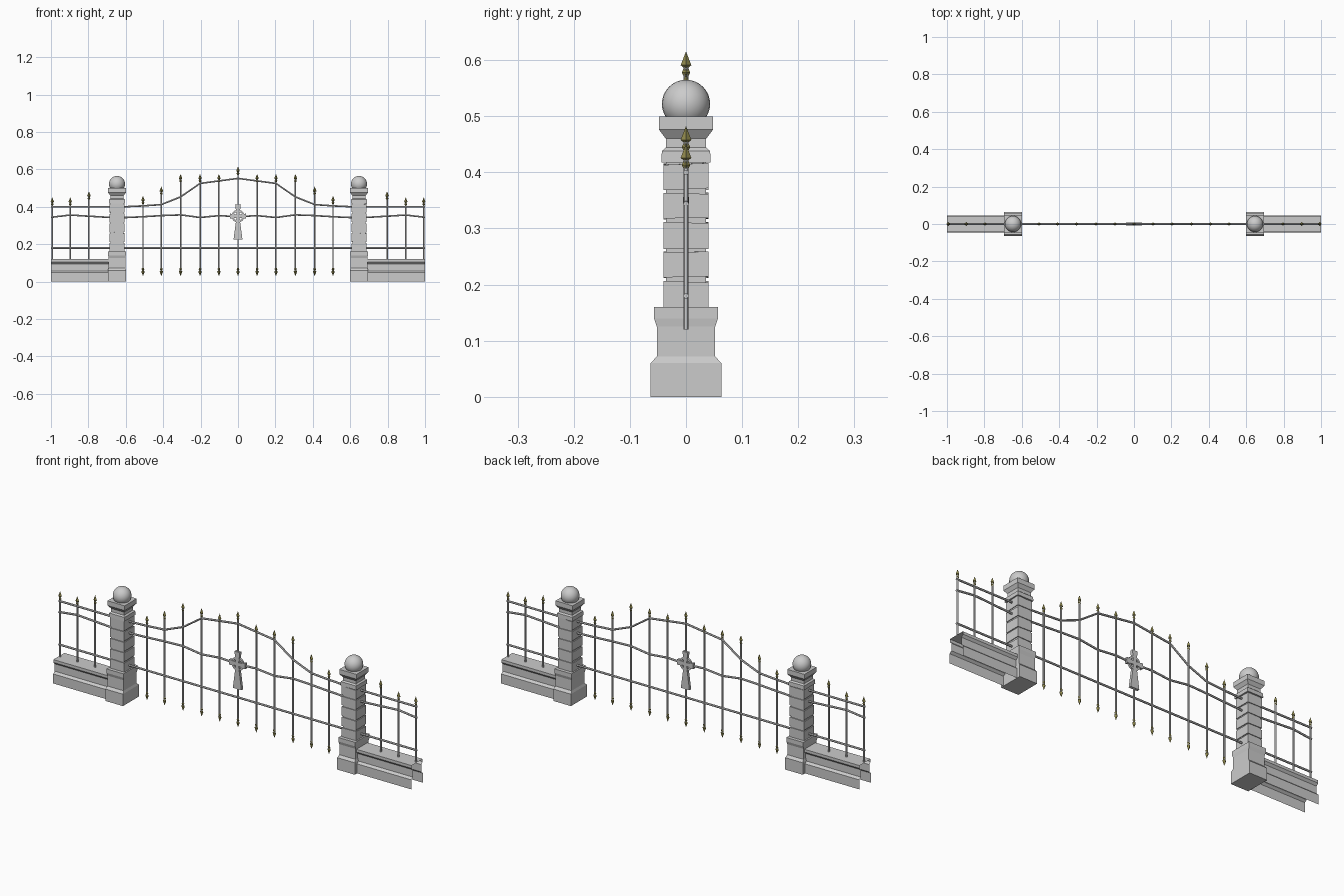
import bpy, bmesh, math, random
from mathutils import Vector

if "Cube" in bpy.data.objects:
    bpy.data.objects.remove(bpy.data.objects["Cube"])

random.seed(4)
gold = bpy.data.materials.new("dull_gold")
gold.diffuse_color = (0.30, 0.27, 0.08, 1)
gold.use_nodes = True
gold.node_tree.nodes["Principled BSDF"].inputs["Base Color"].default_value = gold.diffuse_color


def finish(bm, name, mat=None, smooth=None):
    bmesh.ops.recalc_face_normals(bm, faces=bm.faces)
    me = bpy.data.meshes.new(name)
    bm.to_mesh(me)
    bm.free()
    ob = bpy.data.objects.new(name, me)
    bpy.context.collection.objects.link(ob)
    if mat:
        me.materials.append(mat)
    if smooth:
        for p in me.polygons:
            p.use_smooth = True
    return ob


def loft(bm, rings, cap=True):
    vs = [[bm.verts.new(p) for p in r] for r in rings]
    n = len(rings[0])
    for a, b in zip(vs, vs[1:]):
        for i in range(n):
            j = (i + 1) % n
            bm.faces.new((a[i], a[j], b[j], b[i]))
    if cap:
        bm.faces.new(vs[0])
        bm.faces.new(vs[-1])


def rect(cx, hx, hy, z, jit=0):
    return [(cx + a * hx, b * hy, z + random.uniform(-jit, jit))
            for a, b in ((-1, -1), (1, -1), (1, 1), (-1, 1))]


def tube(bm, path, r, n=6):
    # path of (x, z) points in the plane y = 0, mitred at each joint
    pts = [Vector((x, 0, z)) for x, z in path]
    rings = []
    for i, p in enumerate(pts):
        t = (pts[min(i + 1, len(pts) - 1)] - pts[max(i - 1, 0)]).normalized()
        u, v = Vector((0, 1, 0)), t.cross(Vector((0, 1, 0)))
        rings.append([p + r * (math.cos(k * math.tau / n) * u + math.sin(k * math.tau / n) * v)
                      for k in range(n)])
    loft(bm, rings)


def spear(bm, x, tip, d):
    # d = 1 points up, d = -1 points down
    prof = [(0.0003, 0), (0.0095, .024), (0.004, .029), (0.0075, .037), (0.004, .044)]
    loft(bm, [[(x + r * math.cos(k * math.pi / 2), r * math.sin(k * math.pi / 2), tip - d * h)
               for k in range(4)] for r, h in prof])


PX = 0.647
for s, side in ((-1, "left"), (1, "right")):
    # pillar plinth
    bm = bmesh.new()
    loft(bm, [rect(s * PX, hx, hy, z) for hx, hy, z in (
        (.049, .063, 0), (.049, .063, .06), (.045, .052, .072), (.045, .052, .125),
        (.047, .057, .14), (.047, .057, .16))])
    finish(bm, side + "_pillar_plinth")

    # shaft core and rough stone courses
    bm = bmesh.new()
    loft(bm, [rect(s * PX, .036, .036, z) for z in (.16, .43)])
    for i in range(5):
        z = .16 + i * .0525
        loft(bm, [rect(s * PX, .040, .040, z, .002 if i else 0),
                  rect(s * PX, .040, .040, z + .045, .002)])
    finish(bm, side + "_pillar_shaft")

    # pillar capital
    bm = bmesh.new()
    loft(bm, [rect(s * PX, h, h, z) for h, z in (
        (.044, .418), (.043, .438), (.036, .444), (.036, .46), (.048, .476), (.048, .50))])
    finish(bm, side + "_pillar_capital")

    # ball finial
    bm = bmesh.new()
    bmesh.ops.create_uvsphere(bm, u_segments=24, v_segments=16, radius=.043)
    bmesh.ops.translate(bm, verts=bm.verts, vec=(s * PX, 0, .522))
    finish(bm, side + "_ball_finial", smooth=True)

    # low wall: an open shell with no ends and no bottom
    half = [(.045, 0), (.045, .048), (.034, .058), (.034, .095), (.044, .106), (.044, .12)]
    prof = [(-y, z) for y, z in half] + half[::-1]
    bm = bmesh.new()
    ends = [[bm.verts.new((s * x, y, z)) for y, z in prof] for x in (.685, 1)]
    for i in range(len(prof) - 1):
        bm.faces.new((ends[0][i], ends[0][i + 1], ends[1][i + 1], ends[1][i]))
    finish(bm, side + "_low_wall")

    # side fence bars, rails and spearheads
    bars, tips = bmesh.new(), bmesh.new()
    for x, top in ((.797, .482), (.897, .45), (.993, .45)):
        tube(bars, [(s * x, .12), (s * x, top - .025)], .0045)
        spear(tips, s * x, top, 1)
    tube(bars, [(s * .68, .18), (s, .18)], .005)
    tube(bars, [(s * .68, .40), (s, .40)], .005)
    tube(bars, [(s * .68, .343), (s * .80, .35), (s * .897, .356), (s, .344)], .005)
    finish(bars, side + "_fence_bars")
    finish(tips, side + "_fence_spearheads", gold)

# gate bars and spearheads
bars, tips = bmesh.new(), bmesh.new()
for x, top in ((0, .615), (.102, .575), (.203, .575), (.307, .575), (.41, .508), (.508, .458)):
    for s in ((-1, 1) if x else (1,)):
        tube(bars, [(s * x, .055), (s * x, top - .025)], .0045)
        spear(tips, s * x, top, 1)
        spear(tips, s * x, .03, -1)
finish(bars, "gate_bars")
finish(tips, "gate_spearheads", gold)

# gate rails: straight, wavy and arched
rails = bmesh.new()
tube(rails, [(-.615, .18), (.615, .18)], .005)
for half in ([(0, .347), (.1, .353), (.203, .343), (.307, .357), (.41, .353), (.508, .347), (.615, .342)],
             [(0, .552), (.203, .525), (.307, .453), (.41, .412), (.508, .405), (.615, .40)]):
    tube(rails, [(-x, z) for x, z in half[:0:-1]] + half, .005)
finish(rails, "gate_rails")

# ringed cross with flared arms
bm = bmesh.new()
CZ = .35
for dx, dz, length, wide in ((0, 1, .062, .015), (0, -1, .125, .024), (1, 0, .044, .014), (-1, 0, .044, .014)):
    rings = []
    for d, w in ((0, .007), (length, wide)):
        rings.append([(dx * d + dz * w * a, .007 * b, CZ + dz * d + dx * w * a)
                      for a, b in ((-1, -1), (1, -1), (1, 1), (-1, 1))])
    loft(bm, rings)
N = 24
ring = [[bm.verts.new((r * math.cos(k * math.tau / N), y, CZ + r * math.sin(k * math.tau / N)))
         for r, y in ((.034, -.005), (.034, .005), (.024, .005), (.024, -.005))] for k in range(N)]
for k in range(N):
    a, b = ring[k], ring[(k + 1) % N]
    for i in range(4):
        j = (i + 1) % 4
        bm.faces.new((a[i], a[j], b[j], b[i]))
finish(bm, "ringed_cross")
